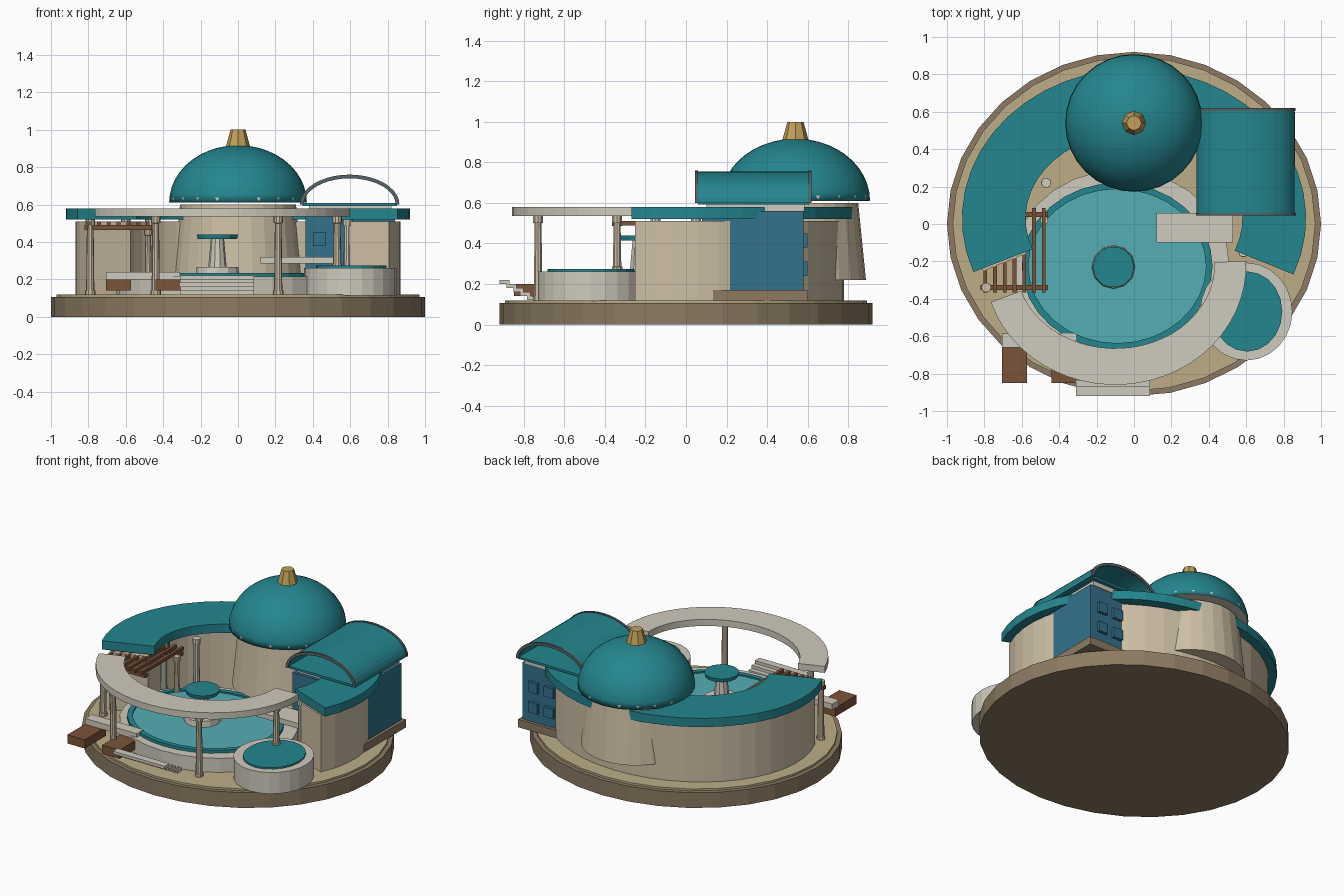
import bpy, bmesh, math
from mathutils import Matrix

if "Cube" in bpy.data.objects:
    bpy.data.objects.remove(bpy.data.objects["Cube"])

def mat(name, hexcol):
    m = bpy.data.materials.new(name)
    c = [int(hexcol[i:i + 2], 16) / 255 for i in (0, 2, 4)]
    m.diffuse_color = [((v + 0.055) / 1.055) ** 2.4 if v > 0.04 else v / 12.92 for v in c] + [1]
    m.use_nodes = True
    m.node_tree.nodes["Principled BSDF"].inputs["Base Color"].default_value = m.diffuse_color
    return m

EARTH, SAND = mat("earth", "8C7B62"), mat("sand", "BCAE86")
TAN, CREAM = mat("tan", "CDBFA5"), mat("cream", "CFCBBD")
TEAL, WATER = mat("teal", "24868F"), mat("water", "54AEB4")
BLUE, WOOD = mat("blue", "33718C"), mat("wood", "7A5338")
GOLD, GREY = mat("gold", "C2A059"), mat("grey", "566468")

def finish(name, bm, m, smooth=False):
    bmesh.ops.recalc_face_normals(bm, faces=bm.faces[:])
    me = bpy.data.meshes.new(name)
    bm.to_mesh(me)
    bm.free()
    ob = bpy.data.objects.new(name, me)
    bpy.context.collection.objects.link(ob)
    me.materials.append(m)
    if smooth:
        me.shade_smooth()
    return ob

def box(name, x0, x1, y0, y1, z0, z1, m):
    bm = bmesh.new()
    bmesh.ops.create_cube(bm, size=1)
    bmesh.ops.scale(bm, vec=(x1 - x0, y1 - y0, z1 - z0), verts=bm.verts)
    bmesh.ops.translate(bm, vec=((x0 + x1) / 2, (y0 + y1) / 2, (z0 + z1) / 2), verts=bm.verts)
    return finish(name, bm, m)

def lathe(name, cx, cy, profile, m, n=28, ry=1.0, smooth=False):
    """Stack of (radius, z) rings, capped; ry squashes the y axis."""
    bm = bmesh.new()
    rings = []
    for r, z in profile:
        rings.append([bm.verts.new((cx + r * math.cos(2 * math.pi * i / n),
                                    cy + r * ry * math.sin(2 * math.pi * i / n), z)) for i in range(n)])
    for a, b in zip(rings, rings[1:]):
        for i in range(n):
            bm.faces.new((a[i], a[(i + 1) % n], b[(i + 1) % n], b[i]))
    bm.faces.new(rings[0])
    bm.faces.new(rings[-1])
    return finish(name, bm, m, smooth)

def arc(name, cx, cy, outer, inner, z0, z1, a0, a1, m, n=28):
    """Elliptical ring segment; a full turn closes on itself."""
    bm = bmesh.new()
    full = abs(a1 - a0) >= 360
    secs = []
    for i in range(n if full else n + 1):
        t = math.radians(a0 + (a1 - a0) * i / n)
        secs.append([bm.verts.new((cx + r[0] * math.cos(t), cy + r[1] * math.sin(t), z))
                     for r, z in ((outer, z0), (outer, z1), (inner, z1), (inner, z0))])
    for i in range(n):
        a, b = secs[i], secs[(i + 1) % len(secs)]
        for k in range(4):
            bm.faces.new((a[k], a[(k + 1) % 4], b[(k + 1) % 4], b[k]))
    if not full:
        bm.faces.new(secs[0])
        bm.faces.new(secs[-1])
    return finish(name, bm, m)

def vault(name, cx, y0, y1, z, rx, rz, thick, m, n=20):
    """Open half-barrel shell running along y."""
    ob = arc(name, 0, 0, (rx, rz), (rx - thick, rz - thick), y0, y1, 0, 180, m, n)
    ob.data.transform(Matrix(((1, 0, 0, cx), (0, 0, 1, 0), (0, 1, 0, z), (0, 0, 0, 1))))
    ob.data.flip_normals()
    return ob

def column(name, x, y, z0, z1, m, r=0.02):
    lathe(name, x, y, [(r * 1.35, z0), (r * 1.35, z0 + .025), (r * 1.1, z0 + .026), (r * .9, z1 - .035),
                       (r * 1.3, z1 - .034), (r * 1.3, z1)], m, 10)

# Round base
lathe("base", 0, 0, [(1, 0), (1, .105)], EARTH, 32, .92)
lathe("ground_layer", 0, 0, [(.97, .10), (.97, .118)], SAND, 32, .92)

# Curved wing: wall and flat roof
arc("wing_wall", 0, .03, (.87, .75), (.62, .50), .11, .51, -22, 202, TAN)
arc("wing_roof", 0, .03, (.92, .80), (.58, .46), .52, .58, -22, 201, TEAL)

# Domed hall
lathe("hall_drum", 0, .54, [(.348, .22), (.31, .60)], TAN, 28)
lathe("dome_ring", 0, .54, [(.366, .61), (.366, .637)], CREAM, 20)
R, H = .368, .305
lathe("dome", 0, .54, [(R * math.cos(math.radians(a)), .612 + H * math.sin(math.radians(a)))
                       for a in range(0, 90, 8)], TEAL, 32, 1, True)
lathe("finial", 0, .54, [(.066, .905), (.04, 1.0)], GOLD, 8)

# Vaulted tower
box("tower_plinth", .34, .86, .06, .60, .115, .17, EARTH)
box("tower_body", .36, .84, .08, .58, .17, .56, BLUE)
box("tower_cornice", .38, .82, .10, .585, .56, .592, CREAM)
box("vault_floor", .345, .85, .06, .61, .592, .607, TEAL)
vault("vault_roof", .597, .05, .615, .60, .262, .155, .012, TEAL)
for i, y in enumerate((.045, .605)):
    vault(f"vault_rim_{i}", .597, y, y + .015, .60, .266, .16, .02, GREY)
for i, x in enumerate((.63, .75)):
    for j, z in enumerate((.275, .415)):
        box(f"back_window_{i}{j}", x - .035, x + .035, .575, .60, z - .035, z + .035, BLUE)
box("front_window", .40, .47, .06, .09, .38, .45, BLUE)

# Main pool
lathe("pool_basin", -.07, -.22, [(.58, .115), (.58, .215)], CREAM, 28, .88)
arc("pool_rim", -.09, -.225, (.51, .445), (.475, .412), .19, .235, 0, 360, TEAL, 32)
lathe("pool_water", -.09, -.225, [(.48, .19), (.48, .225)], WATER, 32, .87)

# Fountain
lathe("fountain_foot", -.11, -.23, [(.117, .22), (.112, .265)], CREAM, 12)
lathe("fountain_stem", -.11, -.23, [(.05, .26), (.035, .42)], CREAM, 10)
lathe("fountain_bowl", -.11, -.23, [(.105, .415), (.11, .44)], TEAL, 14)

# Small round pool
lathe("small_basin", .60, -.468, [(.247, .115), (.247, .262)], CREAM, 24, 1.06)
lathe("small_water", .605, -.468, [(.188, .2), (.188, .273)], TEAL, 20, 1.14)

# Raised walkway arc and its columns
arc("canopy_arc", -.10, -.22, (.70, .64), (.53, .445), .535, .58, 198, 362, CREAM, 26)
for i, (x, y, z) in enumerate(((-.44, -.73, .115), (.215, -.73, .115), (.53, -.34, .26), (-.79, -.34, .115))):
    column(f"canopy_column_{i}", x, y, z, .535 if i < 3 else .52, TAN)
for i, (x, y) in enumerate(((.585, -.15), (-.47, .22), (-.60, .05))):
    column(f"court_column_{i}", x, y, .115, .52, CREAM)

# Pergola
for i, y in enumerate((-.34, .05)):
    box(f"pergola_beam_{i}", -.82, -.46, y - .013, y + .013, .465, .49, WOOD)
for i in range(7):
    x = -.795 + i * .052
    box(f"pergola_slat_{i}", x - .01, x + .01, -.365, .085, .488, .51, WOOD)
column("pergola_post", -.48, .02, .2, .47, TAN, .017)

# Front steps, side benches and ledges
for i in range(5):
    box(f"step_{i}", -.31, .085, -.92 + .034 * i, -.87 + .034 * i, .20 - .02 * i, .22 - .02 * i, CREAM)
for i, x in enumerate((-.705, -.44)):
    box(f"bench_block_{i}", x, x + .132, -.85, -.62, .14, .20, WOOD)
box("bench_ledge", -.705, -.31, -.66, -.585, .20, .24, CREAM)
box("court_slab", .12, .53, -.10, .06, .285, .32, CREAM)
